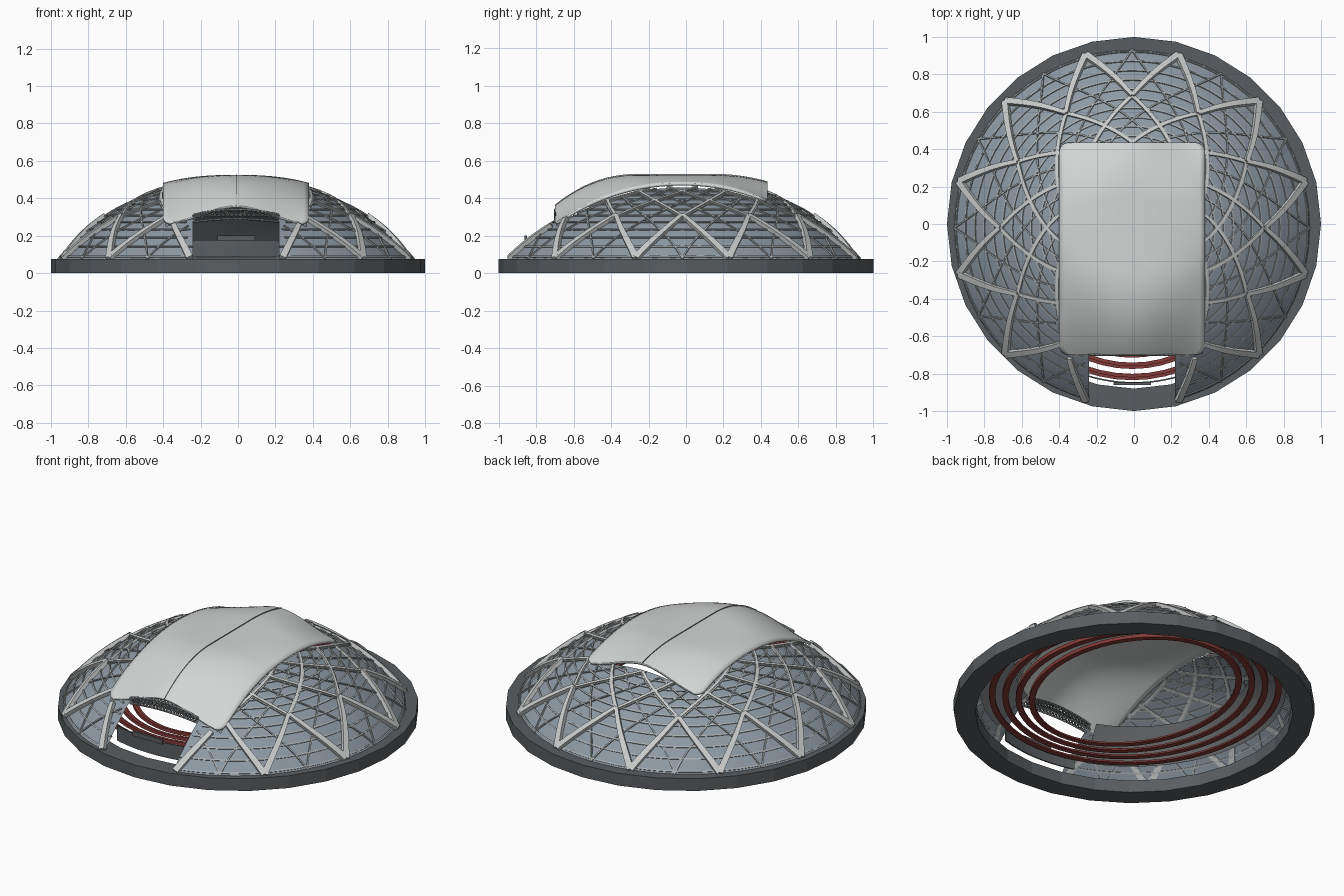
import bpy, bmesh, math
from math import sin, cos, pi, radians, sqrt
from mathutils import Vector

cube = bpy.data.objects.get("Cube")
if cube:
    bpy.data.objects.remove(cube)

CX, CY = -0.01, -0.02          # dome centre
BALL, DROP = 1.245, -0.73      # dome sphere radius and centre height
BASE_R = 0.95


def material(name, rgb):
    m = bpy.data.materials.new(name)
    m.use_nodes = True
    m.diffuse_color = (*rgb, 1)
    m.node_tree.nodes["Principled BSDF"].inputs["Base Color"].default_value = (*rgb, 1)
    return m


GLASS = material("blue grey glass", (0.27, 0.32, 0.37))
SHELL = material("pale roof", (0.64, 0.67, 0.66))
RIB = material("light steel", (0.58, 0.60, 0.59))
STEEL = material("mid grey steel", (0.40, 0.42, 0.42))
CONCRETE = material("dark concrete", (0.10, 0.11, 0.118))
WALL = material("mid concrete", (0.22, 0.235, 0.245))
SEATS = material("dark red seats", (0.23, 0.042, 0.04))


def finish(name, bm, mat, smooth=None):
    mesh = bpy.data.meshes.new(name)
    bmesh.ops.recalc_face_normals(bm, faces=bm.faces[:])
    bm.to_mesh(mesh)
    bm.free()
    ob = bpy.data.objects.new(name, mesh)
    bpy.context.collection.objects.link(ob)
    mesh.materials.append(mat)
    if smooth:
        bpy.ops.object.select_all(action='DESELECT')
        ob.select_set(True)
        bpy.context.view_layer.objects.active = ob
        bpy.ops.object.shade_smooth_by_angle(angle=radians(smooth))
    return ob


def bridge(bm, p, q):
    for j in range(len(p)):
        k = (j + 1) % len(p)
        bm.faces.new((p[j], q[j], q[k], p[k]))


def revolve(bm, profile, segs, start=0, sweep=360, closed=True, centre=(0, 0), narrow=0):
    """Turn an (r, z) profile about the vertical axis; narrow shortens it along x."""
    full = sweep == 360
    rows = []
    for i in range(segs if full else segs + 1):
        a = radians(start + sweep * i / segs)
        rows.append([bm.verts.new((centre[0] + (r - narrow) * cos(a), centre[1] + r * sin(a), z))
                     for r, z in profile])
    for i in range(segs):
        p, q = rows[i], rows[(i + 1) % len(rows)]
        if closed:
            bridge(bm, p, q)
        else:
            for j in range(len(p) - 1):
                bm.faces.new((p[j], q[j], q[j + 1], p[j + 1]))
    if closed and not full:
        bm.faces.new(rows[0])
        bm.faces.new(rows[-1])


def box_profile(r0, r1, z0, z1):
    return [(r0, z0), (r1, z0), (r1, z1), (r0, z1)]


def dome_z(r):
    return DROP + sqrt(max(BALL ** 2 - r * r, 0))


def in_opening(x, y):
    under_roof = abs(x - CX) < 0.375 and -0.69 < y < 0.42
    gate = abs(x - CX) < 0.23 and y < -0.5
    return under_roof or gate


def on_dome(plan):
    """Lift plan points (x, y, width factor) onto the dome, split where it is open."""
    runs, run = [], []
    for x, y, f in plan:
        r = math.hypot(x, y)
        if r > BASE_R + 0.01 or in_opening(x + CX, y + CY):
            if len(run) > 1:
                runs.append(run)
            run = []
        else:
            run.append((Vector((x + CX, y + CY, dome_z(r))), f))
    if len(run) > 1:
        runs.append(run)
    return runs


def bars(name, paths, width, height, mat):
    """Flat bars lying on the dome, standing proud of the glass by height."""
    bm = bmesh.new()
    core = Vector((CX, CY, DROP))
    for path in paths:
        rows = []
        for i, (p, f) in enumerate(path):
            ahead = path[min(i + 1, len(path) - 1)][0] - path[max(i - 1, 0)][0]
            up = (p - core).normalized()
            side = ahead.cross(up).normalized() * width * f / 2
            rows.append([bm.verts.new(p + side * s + up * h) for s, h in
                         ((-1, -0.006), (1, -0.006), (1, height), (-1, height))])
        for p, q in zip(rows, rows[1:]):
            bridge(bm, p, q)
        bm.faces.new(rows[0])
        bm.faces.new(rows[-1])
    finish(name, bm, mat, 40)


# Base ring
bm = bmesh.new()
revolve(bm, box_profile(0.88, 1.0, 0, 0.075), 28)
finish("base_ring", bm, CONCRETE)

# Glass dome with the roof hole and front gate cut out
bm = bmesh.new()
radii = [BASE_R - i * 0.05 for i in range(19)]
revolve(bm, [(r, dome_z(r)) for r in radii], 60, closed=False, centre=(CX, CY))
for co, no in [((CX + s * w, 0, 0), (1, 0, 0)) for s in (-1, 1) for w in (0.23, 0.375)] + \
              [((0, y, 0), (0, 1, 0)) for y in (-0.69, 0.42)]:
    bmesh.ops.bisect_plane(bm, geom=bm.verts[:] + bm.edges[:] + bm.faces[:],
                           plane_co=co, plane_no=no)
gone = [f for f in bm.faces if in_opening(*f.calc_center_median().xy)]
bmesh.ops.delete(bm, geom=gone, context='FACES')
finish("glass_dome", bm, GLASS, 30)

# Horizontal purlins
hoops = []
for i in range(11):
    r = 0.94 - i * 0.05
    hoops += on_dome([(r * cos(radians(a)), r * sin(radians(a)), 1)
                      for a in range(-90, 271, 3)])
bars("dome_purlins", hoops, 0.009, 0.005, STEEL)

# Crossing ribs: broad feet that thin out as they climb
feet, upper, fine = [], [], []
for k in range(12):
    a = radians(15 + 30 * k)
    for s in (-1, 1):
        b = a + s * radians(15)
        p = Vector((cos(a), sin(a))) * BASE_R
        q = Vector((cos(b), sin(b))) * 0.70
        side = Vector((-sin(b), cos(b))) * s

        def along(t):
            v = p + (q - p) * t + side * 0.018 * sin(pi * min(t, 1))
            v -= v.normalized() * 0.07 * max(t - 1, 0) ** 2
            return v.x, v.y
        feet += on_dome([(*along(i / 10), 1.1 - 0.045 * i) for i in range(11)])
        upper += on_dome([(*along(1 + i / 12), 1) for i in range(20)])
bars("rib_feet", feet, 0.034, 0.022, RIB)
bars("upper_ribs", upper, 0.016, 0.012, RIB)

# Fine diagonal lattice
for k in range(24):
    for s in (-1, 1):
        plan = []
        for i in range(25):
            t = i / 24
            r, a = BASE_R - 0.55 * t, radians(15 * k) + s * radians(20 * t + 35 * t * t)
            plan.append((r * cos(a), r * sin(a), 1))
        fine += on_dome(plan)
bars("fine_lattice", fine, 0.008, 0.007, STEEL)

# Sliding roof shell
Y0, Y1, HALF, CORNER = -0.70, 0.435, 0.39, 0.05


def roof_z(x, y):
    """Crown line falls to both ends; the long sides rest just above the dome."""
    if y < 0:
        t = max(-0.25 - y, 0) / 0.45
        crown = 0.525 - 0.165 * t ** 2.2
    else:
        t = max(y - 0.15, 0) / 0.285
        crown = 0.525 - 0.04 * t * t
    rest = dome_z(math.hypot(HALF, y - CY)) + 0.03
    u = min(abs(x) / HALF, 1)
    blend = u ** 2.5 * (1 - t) + u * u * (3 - 2 * u) * t
    return crown - (crown - rest) * blend


ends = [CORNER * (1 - cos(pi / 2 * i / 6)) for i in range(6)]
mids = [Y0 + CORNER + (Y1 - Y0 - 2 * CORNER) * i / 28 for i in range(29)]
ys = [Y0 + e for e in ends] + mids + [Y1 - e for e in reversed(ends)]
bm = bmesh.new()
rows = []
for y in ys:
    d = max(CORNER - min(y - Y0, Y1 - y), 0)
    w = HALF - CORNER + sqrt(max(CORNER ** 2 - d * d, 0))
    xs = [w * (i / 14 - 1) for i in range(29)]
    rows.append([bm.verts.new((CX + x, y, roof_z(x, y))) for x in xs])
for p, q in zip(rows, rows[1:]):
    for j in range(28):
        bm.faces.new((p[j], p[j + 1], q[j + 1], q[j]))
roof = finish("roof_shell", bm, SHELL, 40)
thick = roof.modifiers.new("thickness", 'SOLIDIFY')
thick.thickness = 0.015
thick.offset = -1

# Thin upright fin along the roof seam
bm = bmesh.new()
fin = [[bm.verts.new((CX, y, roof_z(0, y) + dz)) for dz in (-0.005, 0.005)] for y in ys]
for p, q in zip(fin, fin[1:]):
    bm.faces.new((p[0], q[0], q[1], p[1]))
seam = finish("roof_seam", bm, STEEL).modifiers.new("thickness", 'SOLIDIFY')
seam.thickness = 0.002


# Arched truss over the front gate
def arch(x, low):
    return (CX + x, -0.70, (0.29 if low else 0.34) - (0.3 if low else 0.55) * x * x)


steps = [-0.23 + 0.46 * i / 20 for i in range(21)]
for name, dy in (("front_truss", 0), ("rear_truss", 0.035)):
    cu = bpy.data.curves.new(name, 'CURVE')
    cu.dimensions = '3D'
    cu.bevel_depth = 0.006
    cu.bevel_resolution = 0
    for path in ([arch(x, True) for x in steps], [arch(x, False) for x in steps],
                 [arch(x, i % 2) for i, x in enumerate(steps)],
                 [arch(x, (i + 1) % 2) for i, x in enumerate(steps)]):
        sp = cu.splines.new('POLY')
        sp.points.add(len(path) - 1)
        for pt, co in zip(sp.points, path):
            pt.co = (*co, 1)
    ob = bpy.data.objects.new(name, cu)
    bpy.context.collection.objects.link(ob)
    ob.location.y = dy
    cu.materials.append(WALL)

# Inner upper wall hugging the dome, open at the gate
bm = bmesh.new()
wall = [(r, dome_z(r) - 0.02) for r in (0.85, 0.79, 0.73, 0.66)]
revolve(bm, wall, 48, -68, 316, closed=False, centre=(CX, CY))
finish("inner_wall", bm, WALL, 30)

# Low gate wall and its sign board
bm = bmesh.new()
revolve(bm, box_profile(0.845, 0.853, 0.09, 0.178), 12, -107, 34)
made = bmesh.ops.create_cube(bm, size=1)["verts"]
bmesh.ops.scale(bm, vec=(0.2, 0.014, 0.028), verts=made)
bmesh.ops.translate(bm, vec=(CX, -0.855, 0.186), verts=made)
finish("gate_wall", bm, CONCRETE)

# Oval seating tiers, each with two steps
bm = bmesh.new()
for i in range(4):
    r, z = 0.835 - 0.06 * i, 0.14
    tier = [(r - 0.034, z), (r, z), (r, z + 0.02), (r - 0.017, z + 0.02),
            (r - 0.017, z + 0.01), (r - 0.034, z + 0.01)]
    revolve(bm, tier, 56, centre=(CX, 0), narrow=0.04 + 0.025 * i)
finish("seating_tiers", bm, SEATS, 30)
